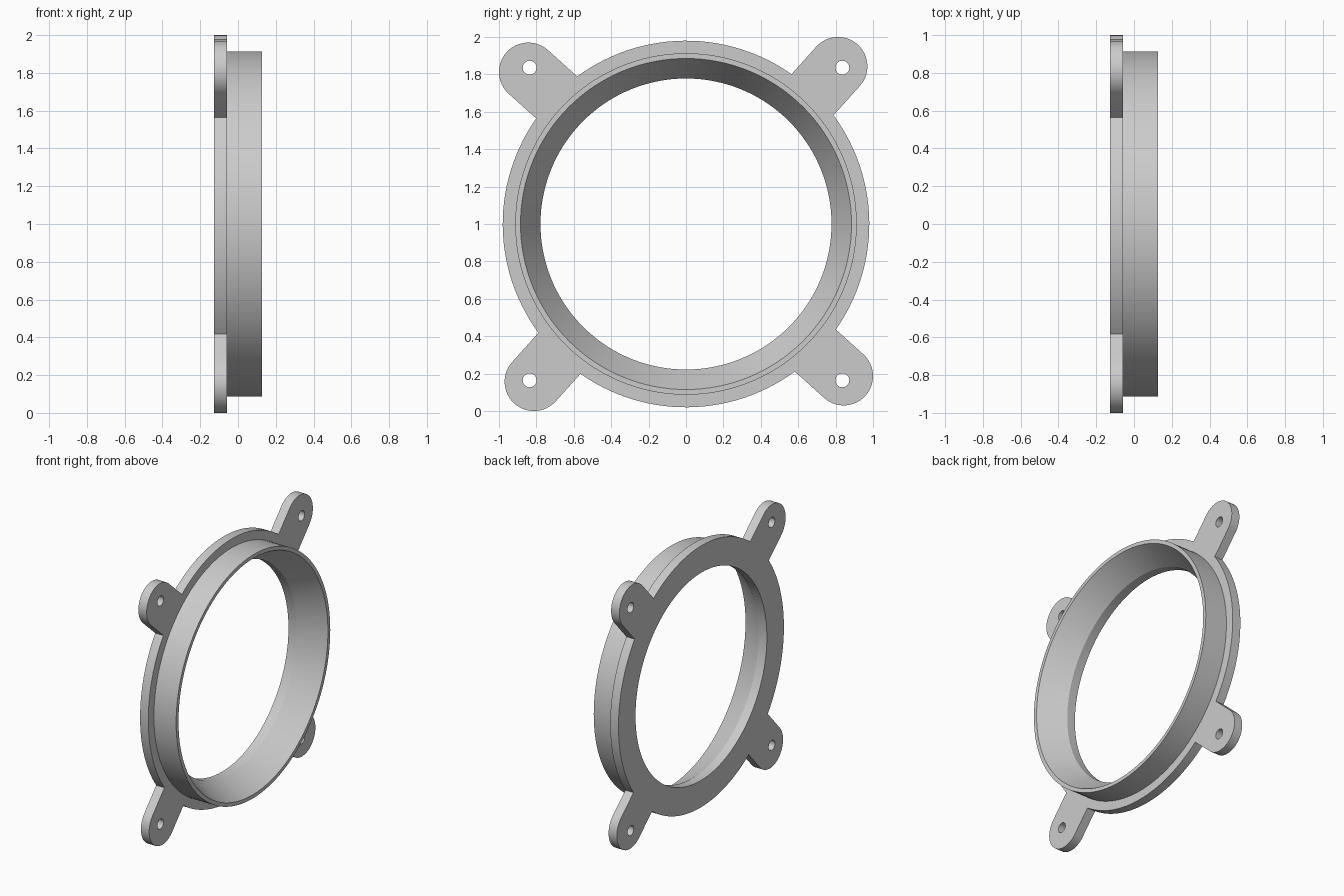
import bpy, bmesh
from math import sin, cos, pi, radians, atan2, sqrt
from mathutils import Matrix, Vector

cube = bpy.data.objects.get("Cube")
if cube:
    bpy.data.objects.remove(cube)

# Main sizes
BACK, STEP, FRONT = -0.126, -0.058, 0.126
FLANGE_R, WALL_R, LIP_R, BORE_R = 0.98, 0.913, 0.885, 0.778
TAB_R, HOLE_R = 0.157, 0.037
SEGMENTS = 128

grey = bpy.data.materials.new("light grey")
colour = (0.6, 0.6, 0.6, 1)
grey.diffuse_color = colour
grey.use_nodes = True
grey.node_tree.nodes["Principled BSDF"].inputs["Base Color"].default_value = colour


def polar(r, a, centre=(0, 0)):
    return Vector((centre[0] + r * cos(a), centre[1] + r * sin(a)))


def arc(r, a0, a1, n, centre=(0, 0)):
    return [polar(r, a0 + (a1 - a0) * i / n, centre) for i in range(n + 1)]


def circle(r, n, centre=(0, 0)):
    return arc(r, 0, 2 * pi, n, centre)[:-1]


def finish(obj):
    """Clean the mesh, then smooth the curved sides and keep the edges sharp."""
    bm = bmesh.new()
    bm.from_mesh(obj.data)
    bmesh.ops.remove_doubles(bm, verts=bm.verts, dist=1e-5)
    bmesh.ops.recalc_face_normals(bm, faces=bm.faces)
    bm.to_mesh(obj.data)
    bm.free()
    obj.data.materials.clear()
    obj.data.materials.append(grey)
    bpy.ops.object.select_all(action='DESELECT')
    obj.select_set(True)
    bpy.context.view_layer.objects.active = obj
    bpy.ops.object.shade_smooth_by_angle(angle=radians(25))


# Flange outline: one slightly twisted tab and one rim arc, repeated four times
tab_angle = radians(48)
along = polar(1, tab_angle)
tab_centre = Vector((0.813, 0.843))


def root_on_rim(p):
    """Follow a tab side inwards until it meets the rim."""
    b = p.dot(along)
    return p - along * (b - sqrt(b * b - p.dot(p) + FLANGE_R ** 2))


tip = arc(TAB_R, tab_angle - pi / 2, tab_angle + pi / 2, 24, tab_centre)
start, end = root_on_rim(tip[0]), root_on_rim(tip[-1])
rim = arc(FLANGE_R, atan2(end.y, end.x), atan2(start.y, start.x) + pi / 2, 28)
quarter = [start] + tip + rim[:-1]

outline, holes = [], []
for k in range(4):
    turn = Matrix.Rotation(k * pi / 2, 2)
    outline += [turn @ p for p in quarter]
    holes.append(circle(HOLE_R, 32, turn @ Vector((0.836, 0.836))))

curve = bpy.data.curves.new("flange_outline", 'CURVE')
curve.dimensions = '2D'
curve.fill_mode = 'BOTH'
curve.extrude = (STEP - BACK) / 2
for loop in [outline, circle(BORE_R, SEGMENTS)] + holes:
    spline = curve.splines.new('POLY')
    spline.points.add(len(loop) - 1)
    for point, p in zip(spline.points, loop):
        point.co = (p.x, p.y, 0, 1)
    spline.use_cyclic_u = True

# Turn the outline upright, facing along x
upright = Matrix(((0, 0, 1, (STEP + BACK) / 2), (1, 0, 0, 0), (0, 1, 0, 1), (0, 0, 0, 1)))
source = bpy.data.objects.new("flange_source", curve)
bpy.context.collection.objects.link(source)
bpy.context.view_layer.update()
mesh = bpy.data.meshes.new_from_object(
    source.evaluated_get(bpy.context.evaluated_depsgraph_get()))
bpy.data.objects.remove(source)
mesh.transform(upright)
mesh.name = "mounting_flange"
flange = bpy.data.objects.new("mounting_flange", mesh)
bpy.context.collection.objects.link(flange)
finish(flange)

# Raised collar with a flared inside, turned around the x axis
bm = bmesh.new()
profile = [(STEP, WALL_R), (FRONT, WALL_R), (FRONT, LIP_R), (STEP, BORE_R)]
verts = [bm.verts.new((x, 0, r)) for x, r in profile]
edges = [bm.edges.new((verts[i], verts[(i + 1) % 4])) for i in range(4)]
bmesh.ops.spin(bm, geom=verts + edges, cent=(0, 0, 0), axis=(1, 0, 0),
               angle=2 * pi, steps=SEGMENTS, use_merge=True)
bmesh.ops.translate(bm, verts=bm.verts, vec=(0, 0, 1))
collar_mesh = bpy.data.meshes.new("flared_collar")
bm.to_mesh(collar_mesh)
bm.free()
collar = bpy.data.objects.new("flared_collar", collar_mesh)
bpy.context.collection.objects.link(collar)
finish(collar)
